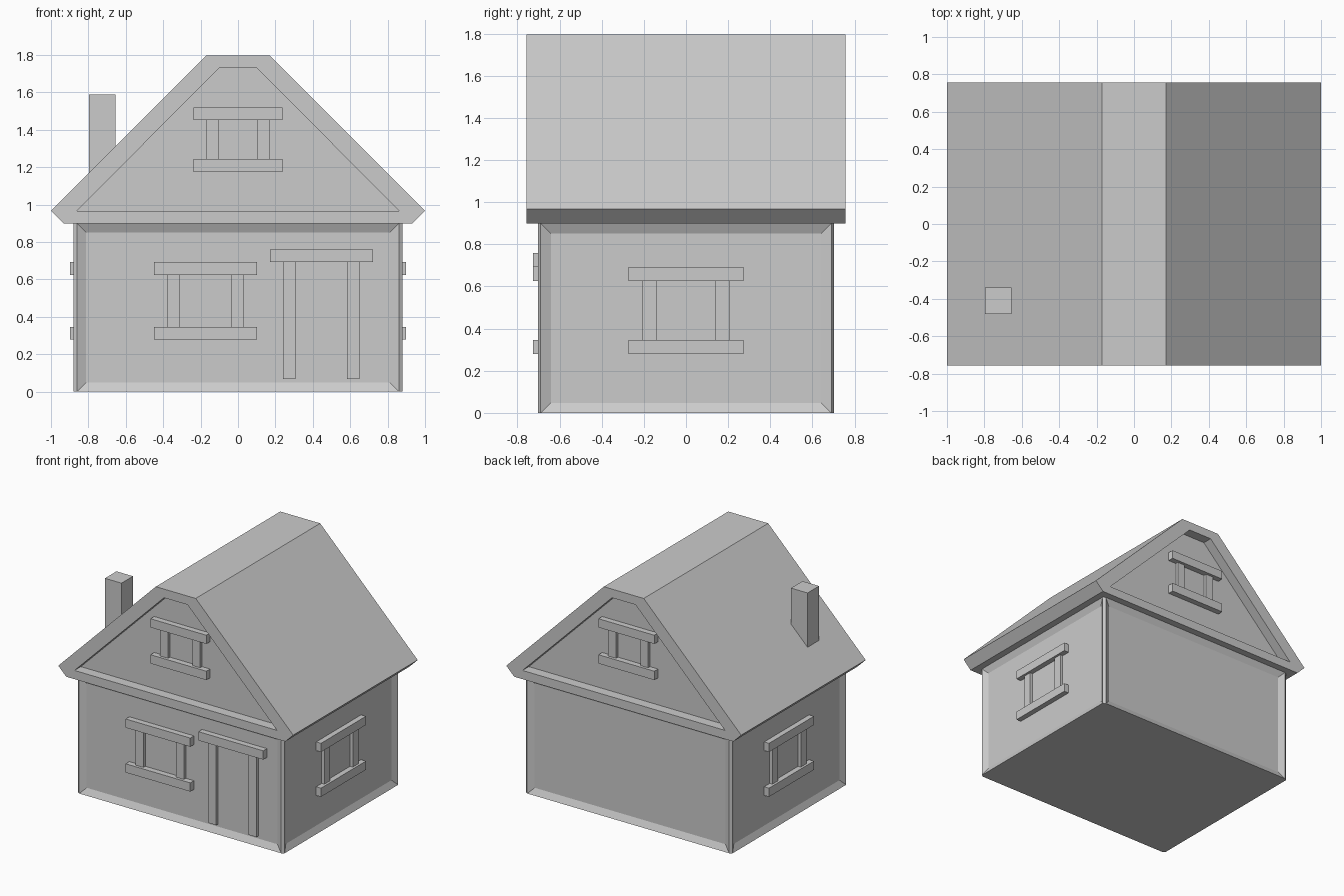
import bpy, bmesh
from mathutils import Vector

if "Cube" in bpy.data.objects:
    bpy.data.objects.remove(bpy.data.objects["Cube"])


def make(name, bm):
    bmesh.ops.recalc_face_normals(bm, faces=bm.faces)
    me = bpy.data.meshes.new(name)
    bm.to_mesh(me)
    bm.free()
    ob = bpy.data.objects.new(name, me)
    bpy.context.collection.objects.link(ob)
    return ob


def add_prism(bm, pts, shift):
    face = bm.faces.new([bm.verts.new(p) for p in pts])
    ext = bmesh.ops.extrude_face_region(bm, geom=[face], use_keep_orig=True)
    bmesh.ops.translate(bm, vec=Vector(shift),
                        verts=[g for g in ext["geom"] if isinstance(g, bmesh.types.BMVert)])


def prism(name, pts, shift):
    bm = bmesh.new()
    add_prism(bm, pts, shift)
    return make(name, bm)


def box(name, x0, x1, y0, y1, z0, z1):
    return prism(name, [(x0, y0, z0), (x1, y0, z0), (x1, y1, z0), (x0, y1, z0)], (0, 0, z1 - z0))


def trim(name, side, u0, u1, z0, z1, d0, d1):
    """Bar on one side of the house: u runs along the wall, d outwards."""
    if side in ("front", "back"):
        s = -1 if side == "front" else 1
        return box(name, u0, u1, *sorted((s * d0, s * d1)), z0, z1)
    s = 1 if side == "right" else -1
    return box(name, *sorted((s * d0, s * d1)), u0, u1, z0, z1)


def window(name, side, centre, half, post, z, d):
    """Two bars and two posts; z = four heights, d = back, post and bar depths."""
    for part, a, b in (("sill", z[0], z[1]), ("lintel", z[2], z[3])):
        trim(f"{name}_{part}", side, centre - half, centre + half, a, b, d[0], d[2])
    for i, s in enumerate((-1, 1)):
        u0, u1 = sorted((s * post, s * (post - 0.067)))
        trim(f"{name}_post_{i + 1}", side, centre + u0, centre + u1, z[1], z[2], d[0], d[1])


# Walls: chamfered block with a recessed panel on each side
bm = bmesh.new()
outline = [(-0.86, -0.703), (0.86, -0.703), (0.88, -0.69), (0.88, 0.69),
           (0.86, 0.703), (-0.86, 0.703), (-0.88, 0.69), (-0.88, -0.69)]
add_prism(bm, [(x, y, 0) for x, y in outline], (0, 0, 0.9))
bmesh.ops.recalc_face_normals(bm, faces=bm.faces)
panels = [f for f in bm.faces if abs(f.normal.z) < 0.5 and f.calc_area() > 0.5]
bmesh.ops.inset_individual(bm, faces=panels, thickness=0.068, depth=-0.023)
make("walls", bm)

# Roof: flat-topped gable with a recess at each end
half = [(0.933, 0.9), (1.0, 0.967), (0.17, 1.797)]
profile = half + [(-x, z) for x, z in reversed(half)]
roof = prism("roof", [(x, -0.757, z) for x, z in profile], (0, 1.514, 0))
gable = [(-0.862, 0.967), (0.862, 0.967), (0.1, 1.73), (-0.1, 1.73)]
bm = bmesh.new()
for y in (-0.9, 0.68):
    add_prism(bm, [(x, y, z) for x, z in gable], (0, 0.22, 0))
cutter = make("gable_cutter", bm)
cutter.hide_render = True
cutter.hide_set(True)
cut = roof.modifiers.new("gable_recess", "BOOLEAN")
cut.operation = "DIFFERENCE"
cut.solver = "EXACT"
cut.object = cutter

# Chimney
box("chimney", -0.797, -0.656, -0.48, -0.34, 1.1, 1.588)

# Windows
low = (0.28, 0.347, 0.625, 0.692)
high = (1.175, 1.243, 1.453, 1.52)
window("front_window", "front", -0.174, 0.275, 0.206, low, (0.66, 0.703, 0.725))
for side in ("left", "right"):
    window(side + "_window", side, 0, 0.273, 0.206, low, (0.84, 0.88, 0.898))
for side in ("front", "back"):
    window(side + "_gable_window", side, 0, 0.238, 0.17, high, (0.66, 0.703, 0.725))

# Door frame
trim("door_lintel", "front", 0.17, 0.722, 0.692, 0.76, 0.66, 0.725)
for i, x in enumerate((0.24, 0.583)):
    trim(f"door_post_{i + 1}", "front", x, x + 0.067, 0.068, 0.692, 0.66, 0.703)
